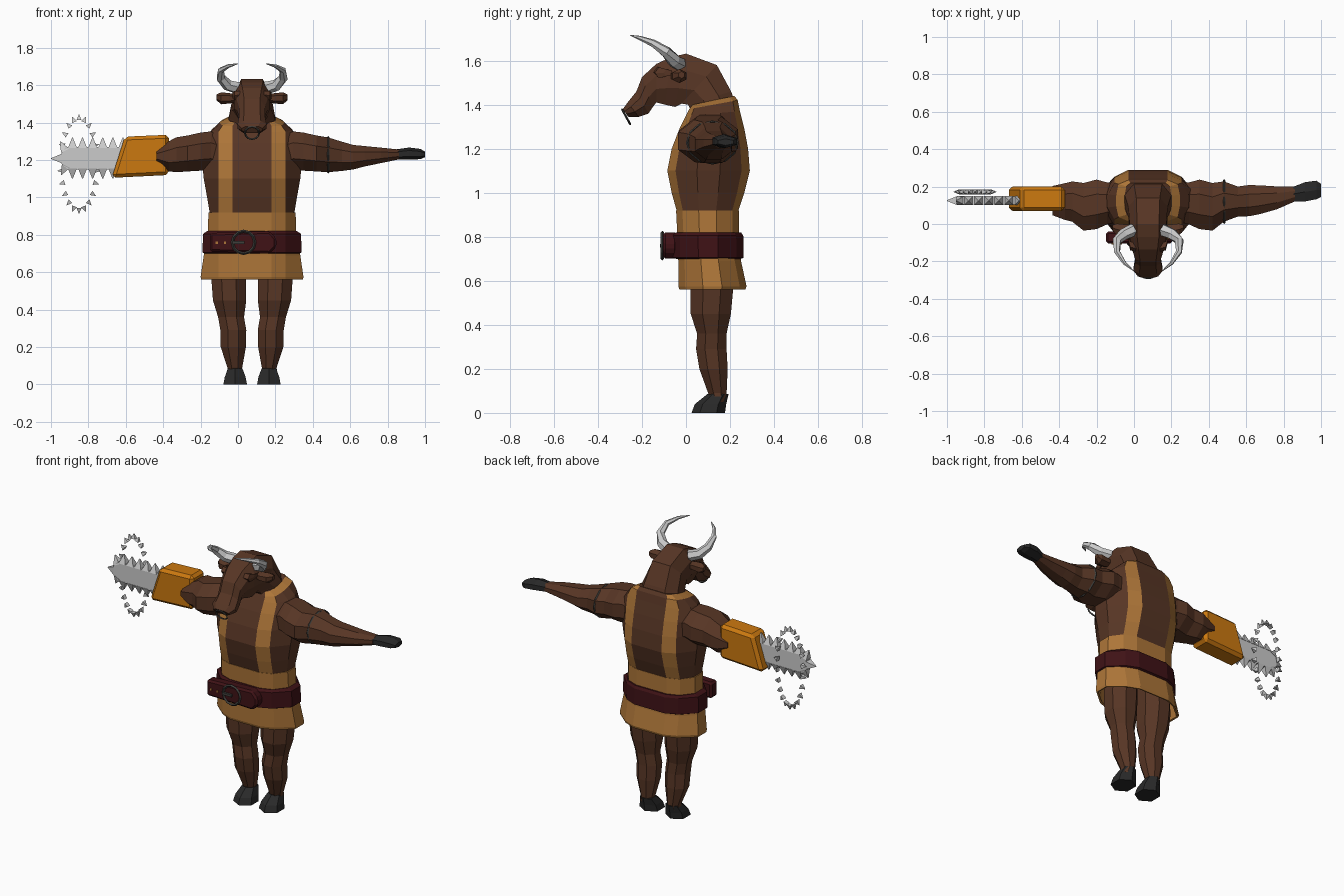
import bpy, bmesh
from math import sin, cos, pi
from mathutils import Vector, Matrix

if "Cube" in bpy.data.objects:
    bpy.data.objects.remove(bpy.data.objects["Cube"])

C = 0.075  # body centre line in x

def mat(name, r, g, b):
    m = bpy.data.materials.new(name)
    m.diffuse_color = (r, g, b, 1)
    m.use_nodes = True
    m.node_tree.nodes["Principled BSDF"].inputs["Base Color"].default_value = m.diffuse_color
    return m

HIDE, TAN = mat("hide", .095, .036, .018), mat("tan_cloth", .42, .18, .04)
ORANGE, LEATHER = mat("orange_casing", .60, .19, .005), mat("leather", .05, .006, .008)
HOOF, IRON = mat("hoof", .022, .022, .022), mat("iron", .05, .05, .045)

def finish(name, bm, mats):
    bmesh.ops.recalc_face_normals(bm, faces=bm.faces)
    me = bpy.data.meshes.new(name)
    bm.to_mesh(me)
    bm.free()
    for m in mats:
        me.materials.append(m)
    ob = bpy.data.objects.new(name, me)
    bpy.context.collection.objects.link(ob)
    return ob

def loft(name, rings, *mats, pick=None, cap=True):
    """Skin a list of equal-length closed rings."""
    bm = bmesh.new()
    vs = [[bm.verts.new(p) for p in r] for r in rings]
    n = len(rings[0])
    for i in range(len(vs) - 1):
        for j in range(n):
            k = (j + 1) % n
            f = bm.faces.new((vs[i][j], vs[i][k], vs[i + 1][k], vs[i + 1][j]))
            f.material_index = pick(i, j) if pick else 0
    if cap:
        bm.faces.new(vs[0])
        bm.faces.new(vs[-1])
    return finish(name, bm, mats)

def x_ring(s, x, y, z, ry, rz, n=8):
    """Ring around the x axis at offset x on body side s."""
    return [(C + s * x, y + ry * cos(2 * pi * (i + .5) / n) * 1.06,
             z + rz * sin(2 * pi * (i + .5) / n) * 1.06) for i in range(n)]

def z_ring(x, y0, y1, z, rx, n=8):
    return [(x + rx * cos(2 * pi * (i + .5) / n) * 1.07, (y0 + y1) / 2 + (y1 - y0) / 2 *
             sin(2 * pi * (i + .5) / n) * 1.07, z) for i in range(n)]

def body_ring(z, hw, y0, y1, tilt=0):
    """Twelve-sided trunk section with edges where the straps run."""
    a, b = min(.105, hw * .75), min(.18, hw * .93)
    half = [(-hw, .36), (-b, .1), (-a, 0), (a, 0), (b, .1), (hw, .36)]
    pts = half + [(x, 1 - t) for x, t in reversed(half)]
    return [(C + x, y0 + (y1 - y0) * t, z + tilt * t) for x, t in pts]

# Torso with straps over the shoulders
rows = [(.72, .21, -.01, .22), (.91, .225, -.04, .235), (1.0, .24, -.065, .265),
        (1.1, .258, -.085, .29), (1.2, .268, -.065, .282), (1.29, .268, -.03, .265),
        (1.35, .215, 0, .245, .02), (1.38, .17, .015, .235, .04), (1.40, .125, .03, .22, .04)]
loft("torso", [body_ring(*r) for r in rows], HIDE, TAN,
     pick=lambda i, j: int(j in (1, 3, 7, 9) or (i == 7 and j in (0, 4, 5, 6, 10, 11))))

# Tunic skirt and belt
skirt = loft("skirt", [body_ring(*r) for r in [(.56, .272, -.03, .27), (.575, .275, -.035, .275),
             (.69, .258, -.035, .25), (.82, .236, -.04, .24), (.92, .233, -.045, .24)]], TAN, cap=False)
sol = skirt.modifiers.new("thickness", 'SOLIDIFY')
sol.thickness = .012
loft("belt", [body_ring(*r) for r in [(.70, .25, -.045, .25), (.705, .265, -.06, .262),
     (.805, .262, -.06, .26), (.82, .24, -.045, .25)]], LEATHER)

def prism(name, pts, y0, y1, m=None, bevel=0):
    ob = loft(name, [[(x, y, z) for x, z in pts] for y in (y0, y1)], *([m] if m else []))
    if bevel:
        b = ob.modifiers.new("bevel", 'BEVEL')
        b.width, b.segments = bevel, 1
    return ob

prism("belt_flap", [(-.15, .71), (.17, .70), (.205, .735), (.205, .78), (.17, .82), (-.15, .81)],
      -.105, -.04, LEATHER, .012)

def torus(name, loc, R, r, axis, n=12, sc=(1, 1, 1), m=IRON):
    rot = {'X': (0, pi / 2, 0), 'Y': (pi / 2, 0, 0)}[axis]
    bpy.ops.mesh.primitive_torus_add(location=loc, rotation=rot, major_segments=n,
                                     minor_segments=4, major_radius=R, minor_radius=r)
    ob = bpy.context.object
    ob.name, ob.scale = name, sc
    ob.data.materials.append(m)
    return ob

torus("buckle_ring", (.03, -.107, .76), .06, .008, 'Y')
prism("buckle_pin", [(-.03, .752), (.035, .752), (.035, .767), (-.03, .767)], -.118, -.104, IRON)
for i in range(3):
    x = -.12 + i * .045
    prism("belt_stud", [(x, .752), (x + .012, .752), (x + .012, .764), (x, .764)], -.11, -.1, TAN)

# Neck and head: (back y, z), (front y, z), half width
head = [(.22, 1.42, .03, 1.36, .13), (.205, 1.46, .01, 1.40, .122), (.14, 1.58, -.02, 1.405, .105),
        (.0, 1.632, -.05, 1.39, .097), (-.07, 1.615, -.095, 1.40, .097),
        (-.135, 1.585, -.135, 1.41, .085), (-.2, 1.525, -.15, 1.39, .07),
        (-.225, 1.46, -.17, 1.36, .07), (-.265, 1.41, -.215, 1.345, .078),
        (-.287, 1.38, -.262, 1.345, .055)]
section = [(-.6, 0), (.6, 0), (1, .3), (1, .65), (.6, 1), (-.6, 1), (-1, .65), (-1, .3)]
loft("head", [[(C + w * u, y0 + (y1 - y0) * t, z0 + (z1 - z0) * t) for u, t in section]
              for y0, z0, y1, z1, w in head], HIDE)
torus("nose_ring", (C, -.272, 1.345), .038, .005, 'Y').rotation_euler = (pi / 2 + .5, 0, 0)

def tube(name, s, path, *mats, n=6):
    """Tapered tube along (x offset, y, z, radius)."""
    P = [Vector((C + s * x, y, z)) for x, y, z, r in path]
    rings = []
    for i, p in enumerate(P):
        d = (P[min(i + 1, len(P) - 1)] - P[max(i - 1, 0)]).normalized()
        u = d.cross(Vector((.3, .2, .93))).normalized()
        v = d.cross(u)
        rings.append([p + path[i][3] * (u * cos(2 * pi * k / n) + v * sin(2 * pi * k / n))
                      for k in range(n)])
    return loft(name, rings, *mats)

for s, side in ((-1, "left"), (1, "right")):
    # Horns and ears
    tube(side + "_horn", s, [(.075, -.03, 1.585, .034), (.13, -.055, 1.60, .031),
         (.167, -.09, 1.64, .025), (.165, -.15, 1.68, .017), (.125, -.21, 1.703, .01),
         (.075, -.252, 1.715, .002)])
    loft(side + "_ear", [x_ring(s, *r, n=6) for r in [(.07, -.03, 1.53, .025, .018),
         (.12, -.035, 1.53, .035, .026), (.165, -.03, 1.53, .035, .03),
         (.19, -.02, 1.535, .015, .015)]], HIDE)
    # Brow ridge
    loft(side + "_brow", [x_ring(s, *r, n=5) for r in [(.04, -.13, 1.55, .02, .02),
         (.095, -.115, 1.545, .025, .025), (.105, -.08, 1.545, .02, .015)]], HIDE)
    # Legs and hooves: x offset, front y, back y, z, half width
    loft(side + "_leg", [z_ring(C + s * x, y0, y1, z, w) for x, y0, y1, z, w in [
         (.1, .125, .17, .05, .035), (.092, .10, .185, .09, .04), (.1, .06, .19, .2, .068),
         (.1, .045, .185, .29, .07), (.112, .05, .185, .36, .07), (.12, .02, .205, .45, .09),
         (.124, .02, .215, .56, .094), (.12, .02, .21, .72, .09)]], HIDE)
    loft(side + "_hoof", [z_ring(C + s * x, y0, y1, z, w, 6) for x, y0, y1, z, w in [
         (.09, .03, .172, 0, .068), (.09, .045, .178, .04, .06), (.09, .1, .19, .085, .042)]], HOOF)
    # Arms
    arm = [(.15, .115, 1.23, .1, .1), (.22, .11, 1.25, .115, .105), (.275, .105, 1.245, .135, .104),
           (.345, .092, 1.235, .13, .098), (.405, .12, 1.228, .11, .095)]
    arm += ([(.48, .12, 1.22, .082, .08), (.54, .125, 1.215, .085, .067), (.6, .13, 1.22, .078, .056),
             (.69, .14, 1.225, .062, .042), (.785, .16, 1.23, .04, .027)] if s > 0 else
            [(.445, .12, 1.22, .1, .082), (.51, .125, 1.22, .08, .035)])
    loft(side + "_arm", [x_ring(s, *a) for a in arm], HIDE)

# Hand and arm band on the free arm
loft("hand", [x_ring(1, *a, n=6) for a in [(.775, .16, 1.23, .042, .026), (.84, .172, 1.235, .056, .03),
     (.9, .182, 1.232, .054, .026), (.925, .18, 1.23, .038, .014)]], HOOF)
torus("arm_band", (C + .407, .12, 1.228), .103, .006, 'X', sc=(.92, 1.1, 1))

# Chainsaw casing and guide bar
prism("saw_casing", [(-.675, 1.105), (-.37, 1.12), (-.37, 1.335), (-.605, 1.325)],
      .07, .2, ORANGE, .018)
prism("guide_bar", [(-.58, 1.15), (-.91, 1.15), (-.945, 1.18), (-.945, 1.235), (-.92, 1.27),
                    (-.58, 1.27)], .103, .147)

# Chain teeth: four-sided spikes at (x, y, z) pointing along (dx, dz)
def spikes(name, items, base, h):
    bm = bmesh.new()
    for x, y, z, dx, dz in items:
        d = Vector((dx, 0, dz)).normalized()
        rot = Vector((0, 1, 0)).cross(d)
        M = Matrix((rot, Vector((0, 1, 0)), d)).transposed().to_4x4()
        M = Matrix.Translation((x, y, z)) @ M @ Matrix.Rotation(pi / 4, 4, 'Z')
        M = M @ Matrix.Translation((0, 0, h / 2))
        bmesh.ops.create_cone(bm, cap_ends=True, segments=4, radius1=base, radius2=base * .08,
                              depth=h, matrix=M)
    return finish(name, bm, [])

row = [-.885 + i * .054 for i in range(6)]
spikes("bar_teeth", [(x, .125, 1.265, 0, 1) for x in row] + [(x, .125, 1.155, 0, -1) for x in row[:5]] +
       [(-.945, .125, 1.208, -1, 0), (-.925, .125, 1.25, -.5, 1), (-.92, .125, 1.17, -.5, -1)], .034, .055)

# Loose chain hanging as an oval loop
loop = []
for i in range(22):
    t = 2 * pi * (i + .5) / 22
    loop.append((-.85 + .085 * cos(t), .172, 1.178 + .235 * sin(t), cos(t) * 1.4, sin(t)))
spikes("loose_chain", loop, .019, .03)
